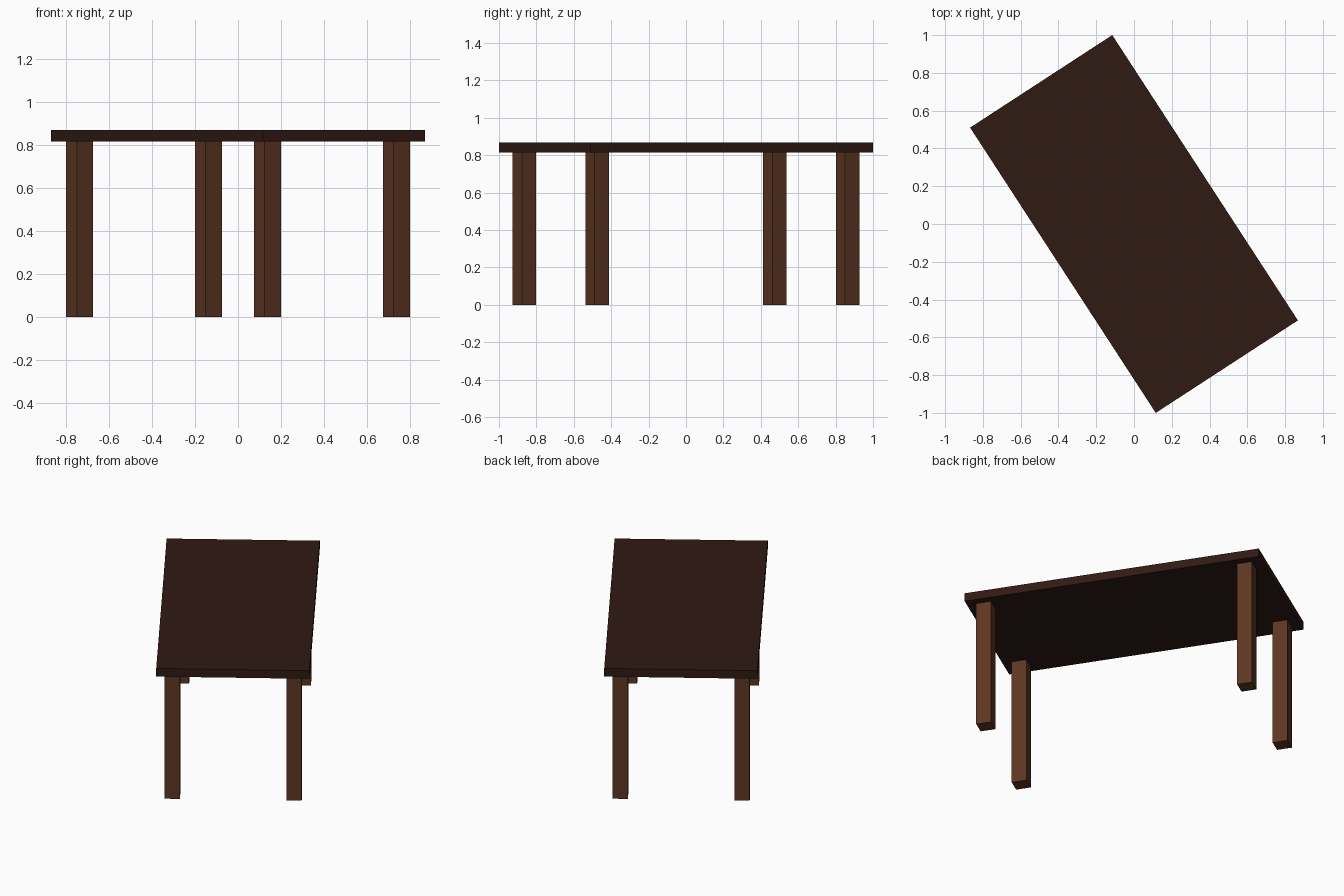
import bpy
from math import radians
from mathutils import Matrix

if "Cube" in bpy.data.objects:
    bpy.data.objects.remove(bpy.data.objects["Cube"])

TURN = Matrix.Rotation(radians(33.06), 4, 'Z')


def material(name, color):
    mat = bpy.data.materials.new(name)
    mat.diffuse_color = (*color, 1)
    mat.use_nodes = True
    mat.node_tree.nodes["Principled BSDF"].inputs["Base Color"].default_value = mat.diffuse_color
    return mat


def box(name, center, size, mat):
    bpy.ops.mesh.primitive_cube_add(size=1)
    obj = bpy.context.object
    obj.name = name
    obj.data.transform(TURN @ Matrix.Translation(center) @ Matrix.Diagonal((*size, 1)))
    obj.data.materials.append(mat)
    return obj


dark_wood = material("dark_wood", (0.03, 0.01, 0.007))
brown_wood = material("brown_wood", (0.11, 0.036, 0.015))

# Table top, turned about the vertical axis
TOP, UNDER = 0.868, 0.815
box("table_top", (0, 0, (TOP + UNDER) / 2), (0.898, 1.802, TOP - UNDER), dark_wood)

# Four square legs, inset from the corners
for side, sx in (("left", -1), ("right", 1)):
    for end, sy in (("front", -1), ("back", 1)):
        box(f"{end}_{side}_leg", (sx * 0.357, sy * 0.799, UNDER / 2),
            (0.09, 0.09, UNDER), brown_wood)
